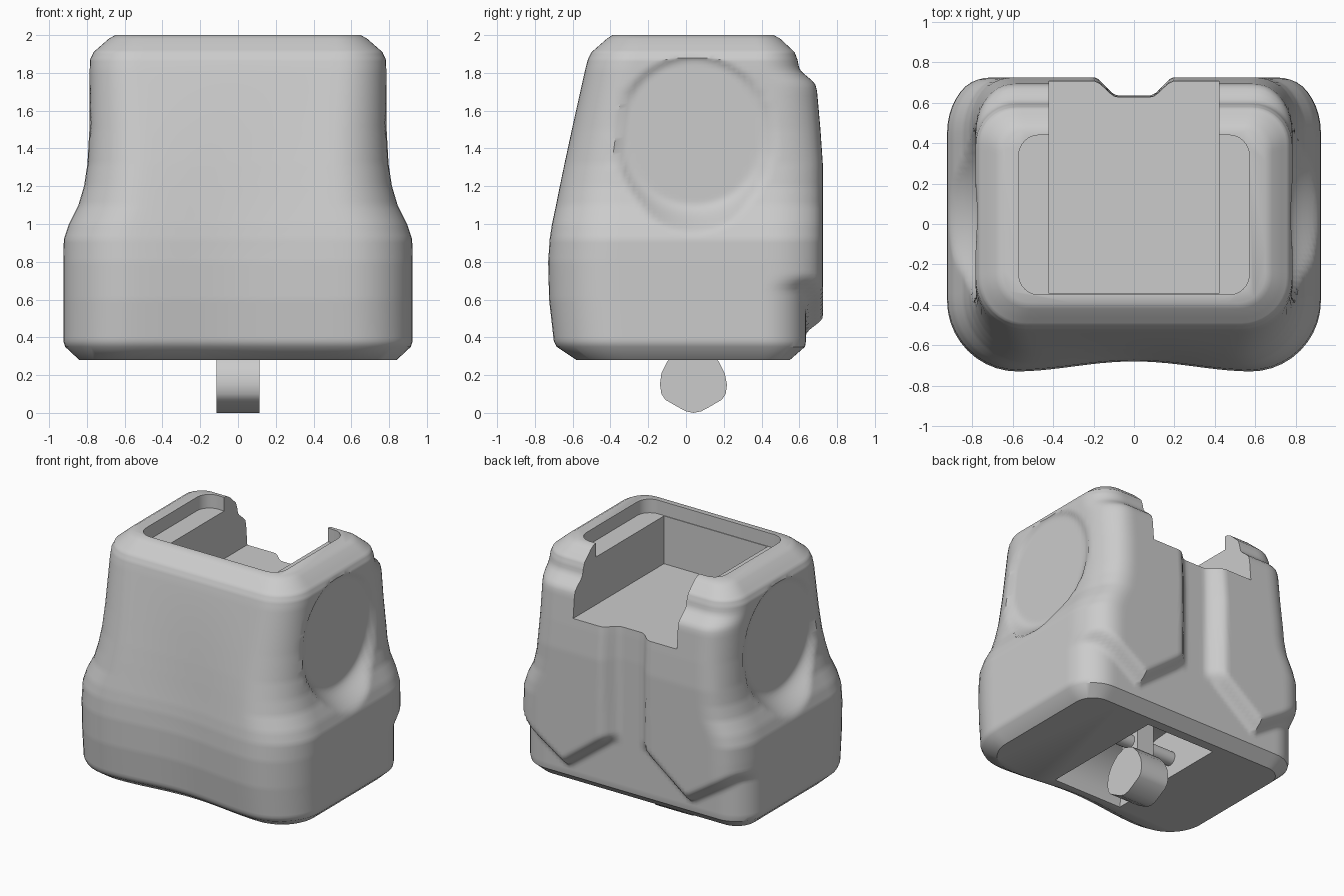
import bpy, bmesh, math

cube = bpy.data.objects.get("Cube")
if cube:
    bpy.data.objects.remove(cube, do_unlink=True)

grey = bpy.data.materials.new("light_grey")
grey.use_nodes = True
grey.diffuse_color = (0.6, 0.6, 0.6, 1)
grey.node_tree.nodes["Principled BSDF"].inputs["Base Color"].default_value = (0.6, 0.6, 0.6, 1)


def smooth(a, b, v):
    t = min(1, max(0, (v - a) / (b - a)))
    return t * t * (3 - 2 * t)


def lerp_keys(keys, v):
    """Piecewise linear lookup in (position, value, ...) rows."""
    if v <= keys[0][0]:
        return keys[0][1:]
    for a, b in zip(keys, keys[1:]):
        if v <= b[0]:
            t = (v - a[0]) / (b[0] - a[0])
            return tuple(p + (q - p) * t for p, q in zip(a[1:], b[1:]))
    return keys[-1][1:]


def outline(w, front, back, rf, rb, n_side=1, n_back=1, n_front=1, arc=8):
    """Counter-clockwise rounded rectangle with subdivided sides."""
    corners = [(w - rf, front + rf, rf, -90), (w - rb, back - rb, rb, 0),
               (rb - w, back - rb, rb, 90), (rf - w, front + rf, rf, 180)]
    arcs = []
    for cx, cy, r, start in corners:
        angles = [math.radians(start + 90 * i / arc) for i in range(arc + 1)]
        arcs.append([(cx + r * math.cos(a), cy + r * math.sin(a)) for a in angles])
    pts = []
    for k, n in enumerate((n_side, n_back, n_side, n_front)):
        pts += arcs[k]
        p, q = arcs[k][-1], arcs[(k + 1) % 4][0]
        pts += [(p[0] + (q[0] - p[0]) * i / n, p[1] + (q[1] - p[1]) * i / n)
                for i in range(1, n)]
    return pts


def loft(name, rings):
    """Skin a stack of equal rings and cap both ends."""
    bm = bmesh.new()
    rows = [[bm.verts.new(p) for p in ring] for ring in rings]
    n = len(rows[0])
    for a, b in zip(rows, rows[1:]):
        for i in range(n):
            j = (i + 1) % n
            bm.faces.new((a[i], a[j], b[j], b[i]))
    bm.faces.new(rows[0][::-1])
    bm.faces.new(rows[-1])
    bmesh.ops.recalc_face_normals(bm, faces=bm.faces)
    mesh = bpy.data.meshes.new(name)
    bm.to_mesh(mesh)
    bm.free()
    mesh.materials.append(grey)
    obj = bpy.data.objects.new(name, mesh)
    bpy.context.collection.objects.link(obj)
    return obj


def prism_x(name, profile, half):
    return loft(name, [[(x, y, z) for y, z in profile] for x in (-half, half)])


def select(obj):
    bpy.ops.object.select_all(action='DESELECT')
    obj.select_set(True)
    bpy.context.view_layer.objects.active = obj


def carve(obj, cutter):
    cutter.hide_render = True
    mod = obj.modifiers.new("cut", 'BOOLEAN')
    mod.operation, mod.solver, mod.object = 'DIFFERENCE', 'EXACT', cutter
    select(obj)
    bpy.ops.object.modifier_apply(modifier=mod.name)
    bpy.data.objects.remove(cutter, do_unlink=True)


# Body levels: height, half width, front, back, front radius, back radius
LEVELS = [
    (0.28, 0.84, -0.58, 0.55, 0.26, 0.14),
    (0.35, 0.915, -0.685, 0.63, 0.33, 0.21),
    (0.38, 0.925, -0.70, 0.635, 0.34, 0.22),
    (0.60, 0.925, -0.725, 0.635, 0.35, 0.22),
    (0.80, 0.925, -0.73, 0.635, 0.35, 0.22),
    (0.92, 0.922, -0.722, 0.635, 0.35, 0.22),
    (1.00, 0.895, -0.71, 0.635, 0.34, 0.22),
    (1.10, 0.845, -0.69, 0.635, 0.33, 0.22),
    (1.20, 0.815, -0.67, 0.635, 0.31, 0.21),
    (1.32, 0.797, -0.645, 0.635, 0.30, 0.20),
    (1.50, 0.787, -0.605, 0.63, 0.28, 0.20),
    (1.70, 0.785, -0.56, 0.62, 0.26, 0.20),
    (1.82, 0.785, -0.533, 0.60, 0.25, 0.20),
    (1.87, 0.783, -0.52, 0.59, 0.25, 0.20),
    (1.91, 0.765, -0.50, 0.575, 0.23, 0.18),
    (1.98, 0.685, -0.42, 0.50, 0.17, 0.13),
    (2.00, 0.65, -0.39, 0.465, 0.14, 0.11),
]
PAD_BOTTOM = [(0.15, 0.72), (0.5, 0.45), (0.85, 0.68)]
PAD_HEIGHT = [(1.3, 0.09), (1.75, 0.072)]


def sculpt(x, y, z, front):
    # Shallow hollow down the front
    if y < front + 0.15 and abs(x) < 0.6:
        y += 0.05 * (1 - smooth(0.8, 1.9, z)) * math.cos(math.pi * x / 1.2) ** 2
    # Two raised pads on the back, split by a groove
    if y > 0.3:
        low = lerp_keys(PAD_BOTTOM, abs(x))[0]
        mask = (smooth(0.08, 0.2, abs(x)) * smooth(low - 0.04, low + 0.06, z)
                * (1 - smooth(1.73, 1.83, z)))
        y += lerp_keys(PAD_HEIGHT, z)[0] * mask * min(1, (y - 0.3) / 0.3)
    # Round flat dish in each side
    r = math.hypot(y - 0.04, z - 1.48)
    limit = 0.765 + 0.17 * smooth(0.37, 0.58, r)
    return math.copysign(min(abs(x), limit), x), y, z


heights = sorted({k[0] for k in LEVELS} | {round(0.40 + 0.02 * i, 2) for i in range(78)})
body_rings = []
for z in heights:
    w, front, back, rf, rb = lerp_keys(LEVELS, z)
    pts = outline(w, front, back, rf, rb, 28, 48, 20, 10)
    body_rings.append([sculpt(x, y, z, front) for x, y in pts])
body = loft("body", body_rings)

# Shallow rounded tray in the top
tray = outline(0.57, -0.35, 0.44, 0.1, 0.1)
carve(body, loft("tray_cutter", [[(x, y, z) for x, y in tray] for z in (1.9, 2.1)]))

# Deep slot open to the back
carve(body, prism_x("slot_cutter", [(-0.345, 1.55), (0.95, 1.55), (0.95, 2.2), (-0.345, 2.2)], 0.42))

# Arched pocket in the underside
arch = [(0.48 * math.cos(a), 0.28 + 0.36 * math.sin(a))
        for a in (math.pi * i / 16 for i in range(17))]
carve(body, prism_x("pocket_cutter", [(-0.48, 0.1)] + [(0.48, 0.1)] + arch, 0.28))

# Rocker hanging from the pocket
rocker = prism_x("rocker", [
    (0.04, 0.0), (0.08, 0.008), (0.13, 0.035), (0.19, 0.07), (0.21, 0.1), (0.217, 0.15),
    (0.205, 0.21), (0.175, 0.27), (0.12, 0.33), (0.04, 0.36), (-0.04, 0.33), (-0.1, 0.27),
    (-0.13, 0.21), (-0.138, 0.15), (-0.13, 0.1), (-0.11, 0.07), (-0.05, 0.035), (0.0, 0.008)], 0.115)
stem = prism_x("stem", [(-0.04, 0.3), (0.12, 0.3), (0.12, 0.64), (-0.04, 0.64)], 0.07)
axle = prism_x("axle", [(0.04 + 0.05 * math.cos(a), 0.42 + 0.05 * math.sin(a))
                        for a in (math.tau * i / 16 for i in range(16))], 0.29)

for part in (body, rocker, stem, axle):
    select(part)
    bpy.ops.object.shade_smooth_by_angle(angle=math.radians(35))
